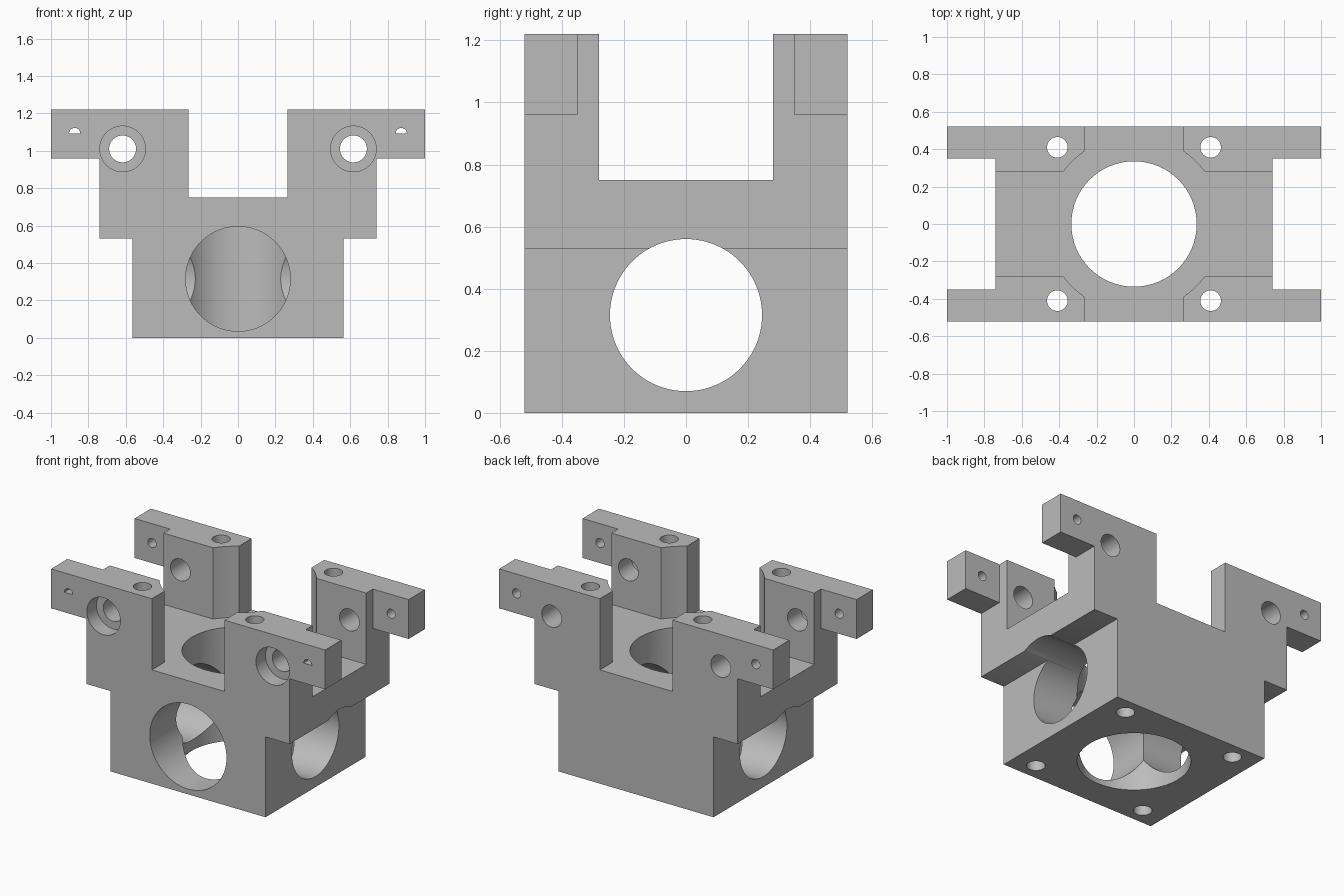
import bpy, bmesh
from math import sin, cos, tau, asin, acos

cube = bpy.data.objects.get("Cube")
if cube:
    bpy.data.objects.remove(cube, do_unlink=True)

grey = bpy.data.materials.new("machined grey")
grey.use_nodes = True
grey.diffuse_color = (0.5, 0.5, 0.5, 1)
grey.node_tree.nodes["Principled BSDF"].inputs["Base Color"].default_value = (0.5, 0.5, 0.5, 1)

# How a 2D outline and a depth map to space for each extrusion axis
PLACE = {
    "x": lambda a, b, d: (d, a, b),
    "y": lambda a, b, d: (a, d, b),
    "z": lambda a, b, d: (a, b, d),
}


def prism(name, outline, axis, lo, hi):
    bm = bmesh.new()
    ends = [[bm.verts.new(PLACE[axis](a, b, d)) for a, b in outline] for d in (lo, hi)]
    bm.faces.new(ends[0])
    bm.faces.new(ends[1])
    n = len(outline)
    for i in range(n):
        j = (i + 1) % n
        bm.faces.new((ends[0][i], ends[0][j], ends[1][j], ends[1][i]))
    bmesh.ops.recalc_face_normals(bm, faces=bm.faces)
    mesh = bpy.data.meshes.new(name)
    bm.to_mesh(mesh)
    bm.free()
    mesh.materials.append(grey)
    obj = bpy.data.objects.new(name, mesh)
    bpy.context.collection.objects.link(obj)
    return obj


def circle(a, b, r, n=96):
    return [(a + r * cos(tau * i / n), b + r * sin(tau * i / n)) for i in range(n)]


def half_disc(a, b, r, n=16):
    return [(a + r * cos(tau / 2 * i / n), b + r * sin(tau / 2 * i / n)) for i in range(n + 1)]


def rect(a0, a1, b0, b1):
    return [(a0, b0), (a1, b0), (a1, b1), (a0, b1)]


def cut(outline, axis, lo, hi):
    cutter = prism("cutter", outline, axis, lo, hi)
    cutter.hide_render = True
    mod = body.modifiers.new("cut", "BOOLEAN")
    mod.operation = "DIFFERENCE"
    mod.solver = "EXACT"
    mod.object = cutter
    bpy.context.view_layer.objects.active = body
    bpy.ops.object.modifier_apply(modifier=mod.name)
    bpy.data.objects.remove(cutter, do_unlink=True)


# Stepped body, extruded from its front outline
half = [(0.565, 0), (0.565, 0.53), (0.74, 0.53), (0.74, 0.96), (1, 0.96), (1, 1.22)]
body = prism("bearing_block", half + [(-x, z) for x, z in reversed(half)], "y", -0.52, 0.52)
bpy.context.view_layer.objects.active = body
body.select_set(True)

# Cross-shaped channel with rounded inner corners, leaving four posts
R = 0.47
a0, a1 = asin(0.28 / R), acos(0.265 / R)
arc = [a0 + (a1 - a0) * i / 8 for i in range(9)]
quad = [(1.2, 0.28)] + [(R * cos(a), R * sin(a)) for a in arc] + [(0.265, 0.8)]
cross = quad + [(-x, y) for x, y in reversed(quad)]
cross += [(-x, -y) for x, y in quad] + [(x, -y) for x, y in reversed(quad)]
cut(cross, "z", 0.75, 1.4)

# Thinner ears outside the posts
for s in (-1, 1):
    cut(rect(*sorted((s * 0.74, s * 1.2)), -0.35, 0.35), "z", 0.9, 1.4)

# Main bores: vertical, side to side, and front only
cut(circle(0, 0, 0.335), "z", -0.2, 1.4)
cut(circle(0, 0.315, 0.245), "x", -1.2, 1.2)
cut(circle(0, 0.315, 0.28), "y", -0.8, 0)

for s in (-1, 1):
    # Vertical screw holes
    for y in (-0.41, 0.41):
        cut(circle(s * 0.41, y, 0.055, 48), "z", -0.2, 1.4)
    # Cross holes through the posts, counterbored at the front
    cut(circle(s * 0.617, 1.01, 0.072, 48), "y", -0.8, 0.8)
    cut(circle(s * 0.617, 1.01, 0.122, 64), "y", -0.8, -0.42)
    # Pin holes in the ears, half closed at the front
    cut(circle(s * 0.873, 1.092, 0.03, 32), "y", -0.46, 0.8)
    cut(half_disc(s * 0.873, 1.092, 0.03), "y", -0.8, -0.44)

bpy.ops.object.shade_smooth_by_angle(angle=0.5)
